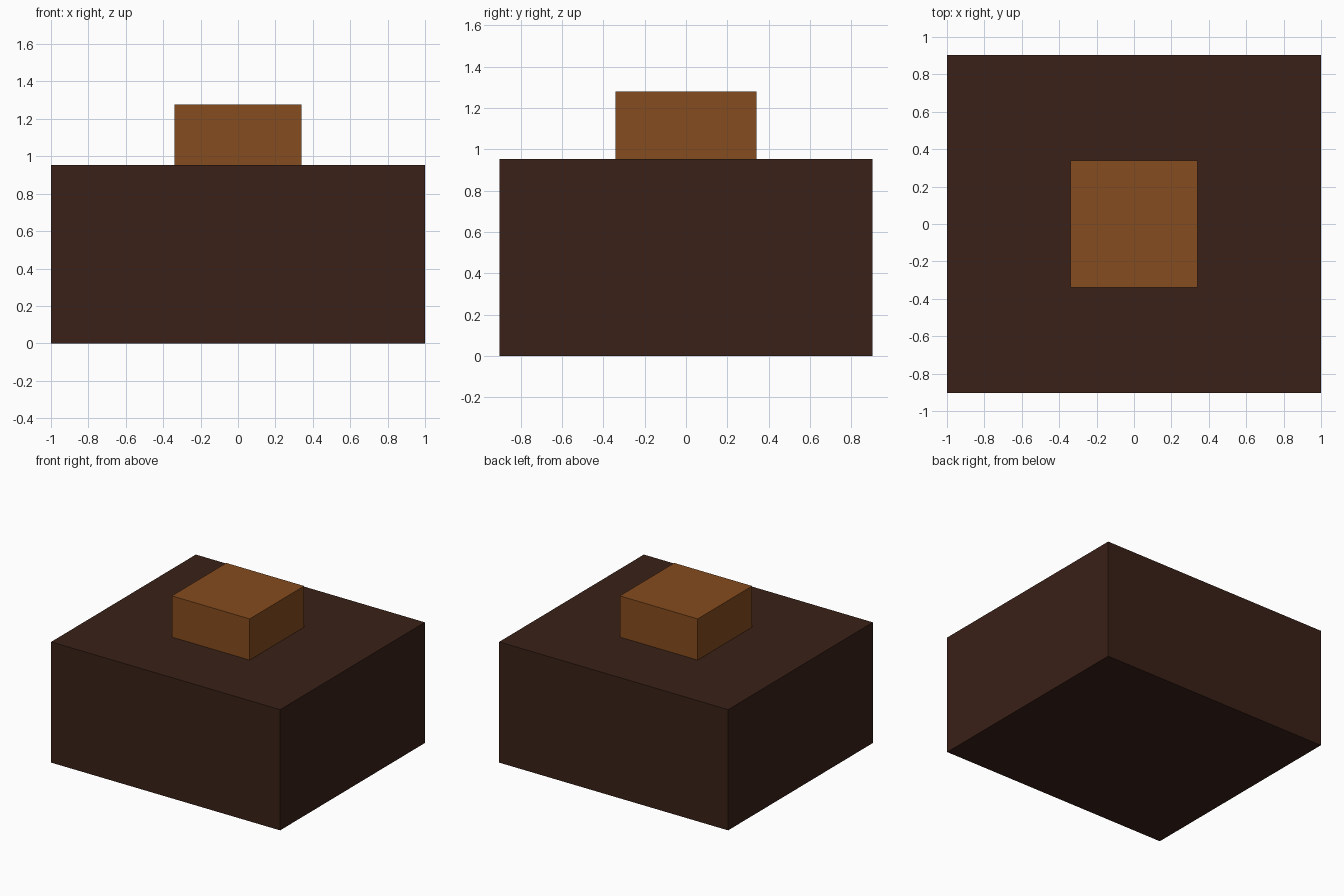
import bpy

if "Cube" in bpy.data.objects:
    bpy.data.objects.remove(bpy.data.objects["Cube"])


def material(name, rgb):
    mat = bpy.data.materials.new(name)
    mat.diffuse_color = (*rgb, 1.0)
    mat.use_nodes = True
    mat.node_tree.nodes["Principled BSDF"].inputs["Base Color"].default_value = mat.diffuse_color
    return mat


def block(name, width, depth, z0, z1, mat):
    """Flat-faced box centred on x = y = 0, spanning z0 to z1."""
    bpy.ops.mesh.primitive_cube_add(size=1, location=(0, 0, (z0 + z1) / 2))
    obj = bpy.context.object
    obj.name = name
    obj.scale = (width, depth, z1 - z0)
    bpy.ops.object.transform_apply(location=False, rotation=False, scale=True)
    obj.data.materials.append(mat)
    return obj


dark_brown = material("dark_brown", (0.042, 0.015, 0.009))
light_brown = material("light_brown", (0.235, 0.072, 0.013))

# Large lower block
block("base_block", 2.0, 1.805, 0.0, 0.953, dark_brown)

# Small block resting on top
block("top_block", 0.68, 0.68, 0.953, 1.278, light_brown)
